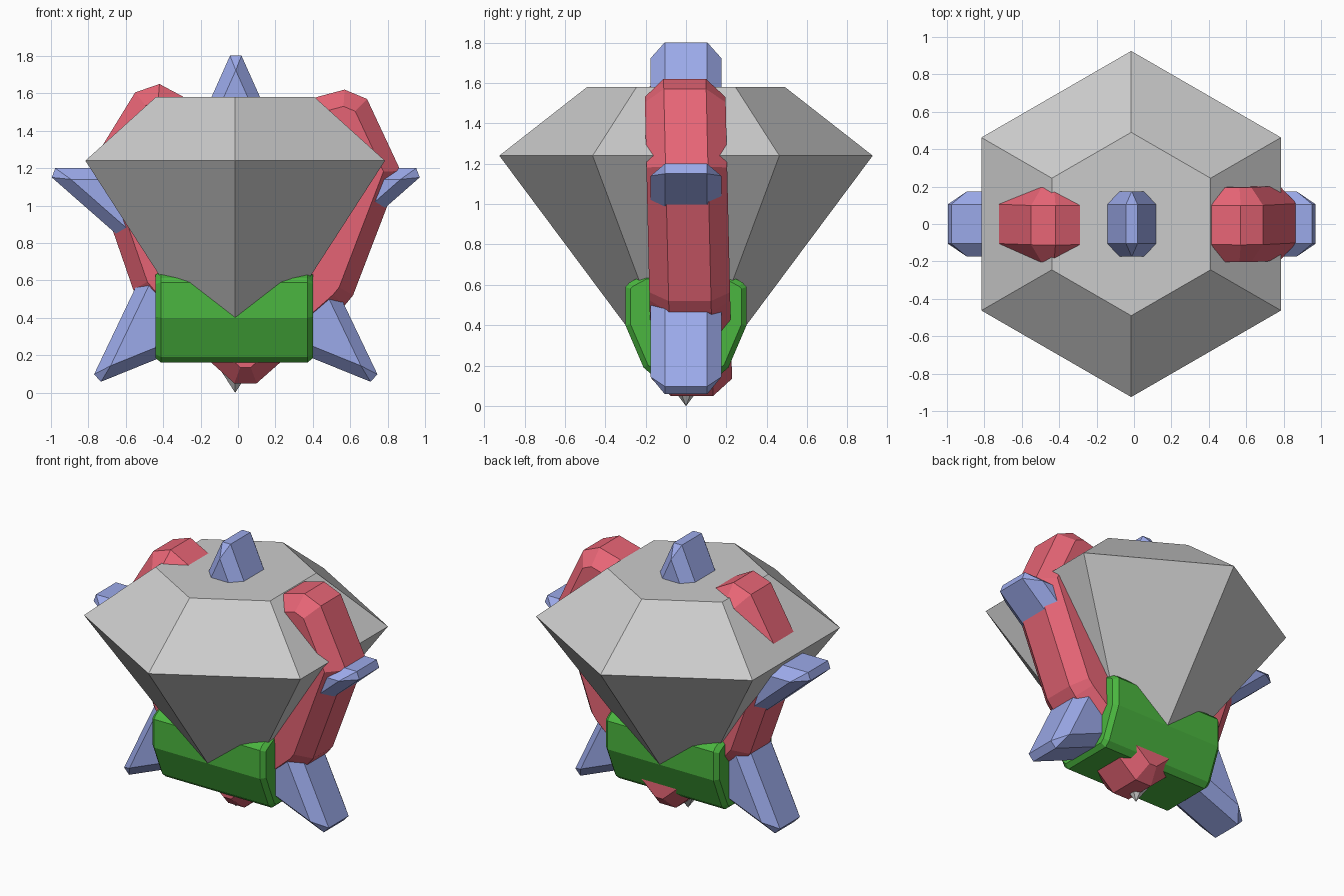
import bpy, bmesh, math
from mathutils import Vector

if "Cube" in bpy.data.objects:
    bpy.data.objects.remove(bpy.data.objects["Cube"])


def finish(name, bm, color=None):
    bmesh.ops.remove_doubles(bm, verts=bm.verts, dist=0.0005)
    bmesh.ops.recalc_face_normals(bm, faces=bm.faces)
    me = bpy.data.meshes.new(name)
    bm.to_mesh(me)
    bm.free()
    ob = bpy.data.objects.new(name, me)
    bpy.context.collection.objects.link(ob)
    if color:
        mat = bpy.data.materials.new(name + "_color")
        mat.diffuse_color = (*color, 1)
        mat.use_nodes = True
        mat.node_tree.nodes["Principled BSDF"].inputs["Base Color"].default_value = mat.diffuse_color
        me.materials.append(mat)
    return ob


def loft(bm, rings):
    """Skin a stack of equal-length rings and cap both ends."""
    rows = [[bm.verts.new(p) for p in r] for r in rings]
    n = len(rows[0])
    for a, b in zip(rows, rows[1:]):
        for i in range(n):
            j = (i + 1) % n
            bm.faces.new((a[i], a[j], b[j], b[i]))
    bm.faces.new(rows[0])
    bm.faces.new(rows[-1])


def inset(pts, d):
    """Mitred inward offset of a 2D outline."""
    pts = [Vector(p) for p in pts]
    n = len(pts)
    area = sum(pts[i - 1].x * pts[i].y - pts[i].x * pts[i - 1].y for i in range(n))
    s = 1 if area > 0 else -1
    out = []
    for i in range(n):
        e1 = (pts[i] - pts[i - 1]).normalized()
        e2 = (pts[(i + 1) % n] - pts[i]).normalized()
        n1, n2 = Vector((-e1.y, e1.x)) * s, Vector((-e2.y, e2.x)) * s
        out.append(pts[i] + (n1 + n2) * d / (1 + n1.dot(n2)))
    return out


def slab(name, outer, inner, flat, full, place, color):
    """Flat plate with chamfered rims; place(u, v, depth) gives the 3D point."""
    bm = bmesh.new()
    loft(bm, [[place(p[0], p[1], w) for p in ring] for ring, w in
              ((inner, -full), (outer, -flat), (outer, flat), (inner, full))])
    return finish(name, bm, color)


# Six-sided cut gem
CX = -0.015
bm = bmesh.new()
loft(bm, [[(CX + r * math.sin(k * math.pi / 3), r * math.cos(k * math.pi / 3), z)
           for k in range(6)] for r, z in ((0.0008, 0), (0.925, 1.24), (0.49, 1.58))])
finish("gem", bm)

# Five-pointed star with clipped tips
half = [(0.3, 1.2), (1.04, 1.2), (0.47, 0.7), (0.79, 0.03)]
star = [(0, 1.87)] + half + [(0, 0.35)] + [(-x, z) for x, z in reversed(half)]
star_in = inset(star, 0.06)
outer, inner = [], []
for i, p in enumerate(star):
    p = Vector(p)
    if i % 2 == 0:
        for q in (star[i - 1], star[(i + 1) % 10]):
            outer.append(p + (Vector(q) - p).normalized() * 0.075)
            inner.append(star_in[i])
    else:
        outer.append(p)
        inner.append(star_in[i])
slab("star", outer, inner, 0.105, 0.175,
     lambda u, v, w: (u - 0.012, w, v), (0.33, 0.4, 0.82))

# Heart plate, leaning slightly
heart = [(-0.02, 0.05), (0.1, 0.05), (0.57, 0.465), (0.615, 0.52), (0.87, 1.185),
         (0.69, 1.57), (0.57, 1.62), (0.42, 1.58), (0.06, 1.35), (-0.28, 1.575),
         (-0.42, 1.65), (-0.55, 1.605), (-0.79, 1.215), (-0.56, 0.55), (-0.51, 0.49)]
slab("heart", heart, inset(heart, 0.085), 0.105, 0.2,
     lambda u, v, w: (u, w + 0.03 * (1.35 - v) / 1.3, v), (0.8, 0.13, 0.18))

# Green block at the base
side = [(0.175, 0.16), (0.21, 0.19), (0.3, 0.4), (0.3, 0.59), (0.28, 0.612), (0.2, 0.655)]
block = side + [(-y, z) for y, z in reversed(side)]
slab("base_block", block, inset(block, 0.025), 0.392, 0.42,
     lambda u, v, w: (w - 0.02, u, v), (0.07, 0.47, 0.05))
